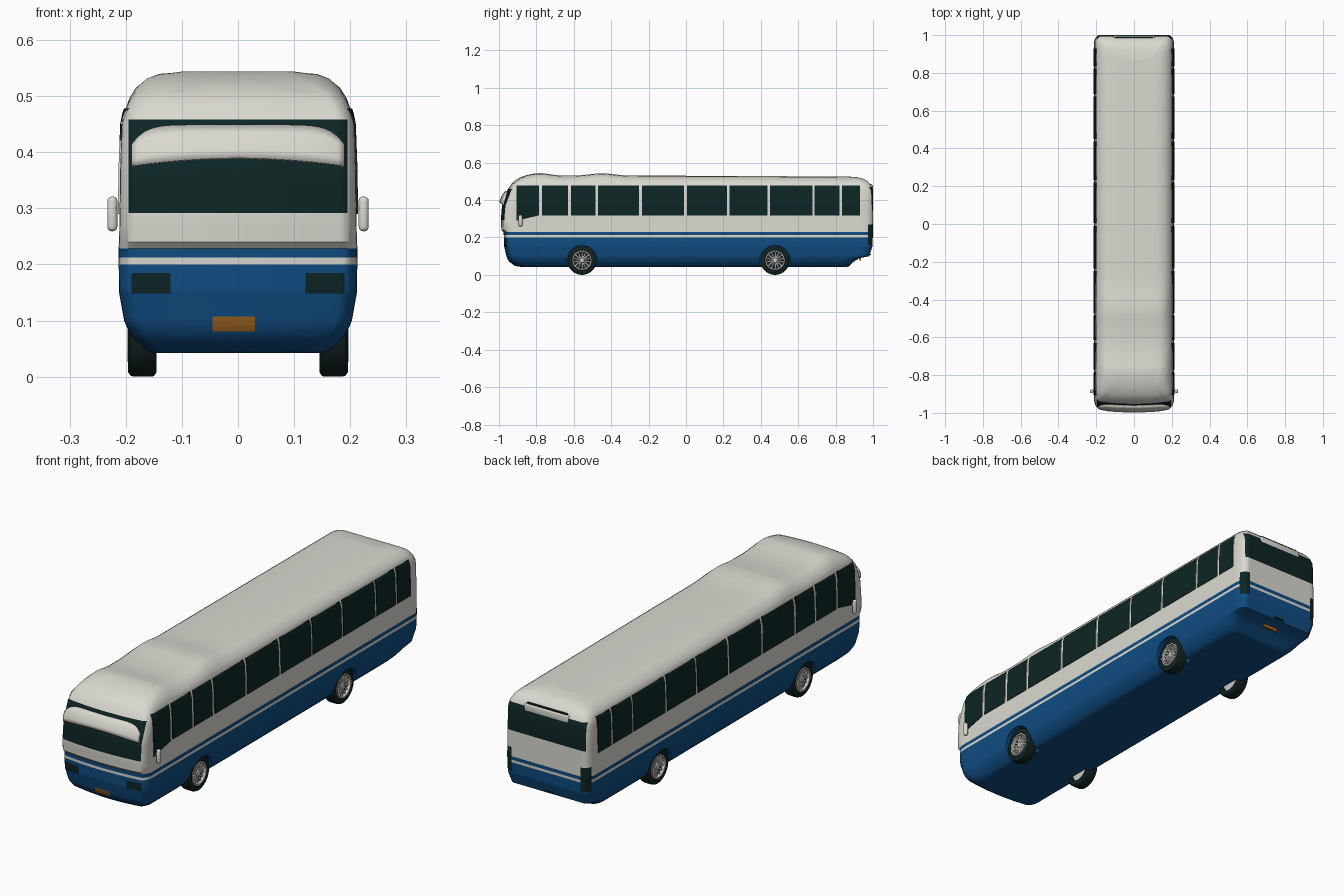
import bpy, bmesh, math
from mathutils import Vector, Matrix

if "Cube" in bpy.data.objects:
    bpy.data.objects.remove(bpy.data.objects["Cube"])


def material(name, rgb, rough=0.5):
    m = bpy.data.materials.new(name)
    m.use_nodes = True
    m.diffuse_color = (*rgb, 1)
    node = m.node_tree.nodes["Principled BSDF"]
    node.inputs["Base Color"].default_value = (*rgb, 1)
    node.inputs["Roughness"].default_value = rough
    return m


BLUE = material("blue paint", (0.005, 0.075, 0.23))
WHITE = material("white paint", (0.7, 0.69, 0.63))
GLASS = material("dark glass", (0.004, 0.018, 0.018))
ORANGE = material("orange plate", (0.35, 0.13, 0.015))
TYRE = material("tyre rubber", (0.006, 0.016, 0.016))
SILVER = material("silver rim", (0.6, 0.59, 0.56))


def finish(bm, name, mats, angle=35):
    bmesh.ops.recalc_face_normals(bm, faces=bm.faces[:])
    mesh = bpy.data.meshes.new(name)
    bm.to_mesh(mesh)
    bm.free()
    ob = bpy.data.objects.new(name, mesh)
    bpy.context.collection.objects.link(ob)
    for m in mats:
        mesh.materials.append(m)
    smooth(ob, angle)
    return ob


def smooth(ob, angle=35):
    bpy.ops.object.select_all(action='DESELECT')
    ob.select_set(True)
    bpy.context.view_layer.objects.active = ob
    bpy.ops.object.shade_smooth_by_angle(angle=math.radians(angle))


def box(name, centre, size, mat, bevel=0.0):
    bm = bmesh.new()
    bmesh.ops.create_cube(bm, size=1, matrix=Matrix.Translation(centre) @ Matrix.Diagonal((*size, 1)))
    if bevel:
        bmesh.ops.bevel(bm, geom=bm.edges[:], offset=bevel, segments=3, profile=0.5, affect='EDGES')
    return finish(bm, name, [mat])


def lathe(bm, profile, steps=40, mat=0):
    # Spin (x, radius) points around the x axis
    old = set(bm.faces)
    vs = [bm.verts.new((x, 0, r)) for x, r in profile]
    es = [bm.edges.new(p) for p in zip(vs, vs[1:])]
    bmesh.ops.spin(bm, geom=vs + es, cent=(0, 0, 0), axis=(1, 0, 0), angle=2 * math.pi,
                   steps=steps, use_merge=True)
    bmesh.ops.remove_doubles(bm, verts=bm.verts[:], dist=1e-5)
    for f in set(bm.faces) - old:
        f.material_index = mat


# Body shell: rounded plan outlines stacked by height
# height, half width, front y, rear y
LAYERS = [(.042, .15, -.88, .86), (.048, .165, -.915, .875), (.07, .188, -.945, .895),
          (.09, .199, -.957, .93), (.1, .203, -.96, .98), (.15, .212, -.972, .996),
          (.228, .213, -.975, 1), (.24, .212, -.987, 1), (.29, .211, -.99, 1),
          (.37, .21, -.984, 1), (.45, .207, -.957, 1), (.47, .203, -.945, .993),
          (.49, .194, -.93, .983), (.505, .182, -.913, .97), (.518, .163, -.89, .95),
          (.526, .14, -.865, .92), (.53, .1, -.83, .87)]
BOW, RX, RY = .012, .03, .05


def half_outline(hw, yf, yr):
    flat = hw - RX
    ts = [0, .25, .5, .75]
    arc = [k * math.pi / 12 for k in range(7)]
    y0, y1 = yf + BOW + RY, yr - RY
    pts = [(t * flat, yf + BOW * t * t) for t in ts]
    pts += [(flat + RX * math.sin(a), y0 - RY * math.cos(a)) for a in arc]
    pts += [(hw, y0 + (y1 - y0) * i / 48) for i in range(1, 48)]
    pts += [(flat + RX * math.cos(a), y1 + RY * math.sin(a)) for a in arc]
    return pts + [(t * flat, yr) for t in reversed(ts)]


def roof_lift(y, z):
    w = min(1, max(0, (z - .47) / .05))
    bumps = .014 * math.exp(-((y + .78) / .07) ** 2) + .013 * math.exp(-((y + .45) / .09) ** 2)
    return w * (bumps - .005 * max(0, y))


bm = bmesh.new()
rings = []
for z, hw, yf, yr in LAYERS:
    half = half_outline(hw, yf, yr)
    outline = half + [(-x, y) for x, y in half[-2:0:-1]]
    rings.append([bm.verts.new((x, y, z + roof_lift(y, z))) for x, y in outline])
n = len(rings[0])
for a, b in zip(rings, rings[1:]):
    for i in range(n):
        j = (i + 1) % n
        bm.faces.new((a[i], a[j], b[j], b[i]))
for ring in (rings[0], rings[-1]):
    for i in range(n // 2):
        quad = (ring[i], ring[i + 1], ring[-i - 1], ring[-i % n])
        bm.faces.new(list(dict.fromkeys(quad)))
bmesh.ops.recalc_face_normals(bm, faces=bm.faces[:])

# Cut the paint and window borders into the shell
WINDOWS = [(-.905, -.785), (-.77, -.63), (-.615, -.485), (-.47, -.25), (-.235, -.01),
           (.005, .22), (.232, .437), (.45, .675), (.687, .822), (.835, .93)]


def cut(point, normal, faces=None):
    faces = faces or bm.faces[:]
    geom = set(faces) | {e for f in faces for e in f.edges} | {v for f in faces for v in f.verts}
    bmesh.ops.bisect_plane(bm, geom=list(geom), dist=1e-5, plane_co=point, plane_no=normal)


for z in (.08, .107, .148, .16, .185, .2, .212, .228, .27, .292, .318, .345, .458, .47, .478):
    cut((0, 0, z), (0, 0, 1))
for x in (-.195, -.19, -.172, -.12, -.045, .03, .12, .172, .19, .195):
    cut((x, 0, 0), (1, 0, 0))
for y in [e for w in WINDOWS for e in w] + [.972]:
    cut((0, y, 0), (0, 1, 0))
first = [f for f in bm.faces if -.905 < f.calc_center_median().y < -.785
         and .25 < f.calc_center_median().z < .35]
cut((0, -.785, .318), (0, -.028, .12), first)


def paint(f):
    # 0 blue, 1 white, 2 glass, 3 orange
    c = f.calc_center_median()
    x, y, z, ax = c.x, c.y, c.z, abs(c.x)
    if y < -.9:
        if .292 < z < .458 and ax < .195 and f.normal.y < -.3:
            return 2
        if .148 < z < .185 and .12 < ax < .19:
            return 2
        if .08 < z < .107 and -.045 < x < .03:
            return 3
    if y > .94 and .345 < z < .47 and ax < .195:
        return 2
    if y > .972 and .16 < z < .27 and ax > .172:
        return 2
    if abs(f.normal.x) > .5 and z < .478:
        for k, (a, b) in enumerate(WINDOWS):
            low = .318 + (.028 / .12 * (y + .785) if k == 0 else 0)
            if a < y < b and z > low:
                return 2
    return 0 if z < .2 or .212 < z < .228 else 1


for f in bm.faces:
    f.material_index = paint(f)
# Side panes stand slightly proud
for side in (-1, 1):
    panes = [f for f in bm.faces if f.material_index == 2 and f.normal.x * side > .5
             and -.905 < f.calc_center_median().y < .93]
    out = bmesh.ops.extrude_face_region(bm, geom=panes)
    bmesh.ops.translate(bm, vec=(side * .003, 0, 0),
                        verts=[g for g in out["geom"] if isinstance(g, bmesh.types.BMVert)])
body = finish(bm, "body", [BLUE, WHITE, GLASS, ORANGE])

# Wheel arches
AXLES, WHEEL_Z = (-.556, .476), .078
for y in AXLES:
    for side in (-1, 1):
        cb = bmesh.new()
        bmesh.ops.create_cone(cb, cap_ends=True, segments=40, radius1=.081, radius2=.081, depth=.12,
                              matrix=Matrix.Translation((side * .19, y, WHEEL_Z)) @ Matrix.Rotation(math.pi / 2, 4, 'Y'))
        cutter = finish(cb, "arch_cutter", [])
        cutter.hide_render = True
        mod = body.modifiers.new("arch", 'BOOLEAN')
        mod.operation, mod.object = 'DIFFERENCE', cutter
        bpy.context.view_layer.objects.active = body
        bpy.ops.object.modifier_apply(modifier=mod.name)
        bpy.data.objects.remove(cutter)
smooth(body)

# Wheels: tyre, dished rim, spokes and hub
for y, end in zip(AXLES, ("front", "rear")):
    for side, hand in ((1, "left"), (-1, "right")):
        bm = bmesh.new()
        lathe(bm, [(.145, .052), (.145, .07), (.15, .077), (.155, .078), (.186, .078), (.192, .076),
                   (.196, .07), (.196, .054), (.19, .052), (.145, .052)])
        lathe(bm, [(.176, 0), (.176, .05)])
        lathe(bm, [(.19, .053), (.197, .052), (.197, .046), (.183, .044)], mat=1)
        lathe(bm, [(.194, 0), (.194, .012), (.19, .016), (.178, .016)], mat=1)
        lathe(bm, [(.16, 0), (.16, .052)], mat=1)
        for k in range(14):
            old = set(bm.faces)
            turn = Matrix.Rotation(k * math.tau / 14, 4, 'X')
            bmesh.ops.create_cube(bm, size=1, matrix=turn @ Matrix.Translation((.184, 0, .03))
                                  @ Matrix.Diagonal((.01, .008, .036, 1)))
            for f in set(bm.faces) - old:
                f.material_index = 1
        bmesh.ops.transform(bm, verts=bm.verts[:],
                            matrix=Matrix.Translation((0, y, WHEEL_Z)) @ Matrix.Diagonal((side, 1, 1, 1)))
        finish(bm, f"{end}_{hand}_wheel", [TYRE, SILVER])

# Curved visor across the windscreen
bm = bmesh.new()
rows = []
for i in range(33):
    t = i / 16 - 1
    low, high = .39 - .015 * t * t, .449 - .035 * t ** 8
    row = []
    for k in range(5):
        z = low + (high - low) * k / 4
        s = (z - .375) / .075
        row.append(bm.verts.new((.19 * t, -.999 + .034 * s * s + BOW * t * t + .008 * t ** 6, z)))
    rows.append(row)
for a, b in zip(rows, rows[1:]):
    for k in range(4):
        bm.faces.new((a[k], b[k], b[k + 1], a[k + 1]))
visor = finish(bm, "windscreen_visor", [WHITE])
thick = visor.modifiers.new("thickness", 'SOLIDIFY')
thick.thickness = .008

# Mirrors on short arms
for side, hand in ((1, "left"), (-1, "right")):
    box(f"{hand}_mirror", (side * .224, -.885, .29), (.018, .02, .062), WHITE, .008)
    box(f"{hand}_mirror_arm", (side * .214, -.885, .3), (.014, .008, .008), WHITE)

# Rear spoiler with slot, vent and plate
box("rear_spoiler", (0, .985, .465), (.22, .028, .035), WHITE, .006)
box("spoiler_slot", (0, .986, .484), (.2, .014, .006), GLASS)
box("rear_vent", (-.005, .985, .108), (.05, .008, .006), GLASS)
box("rear_plate", (0, .931, .087), (.075, .008, .022), ORANGE)
